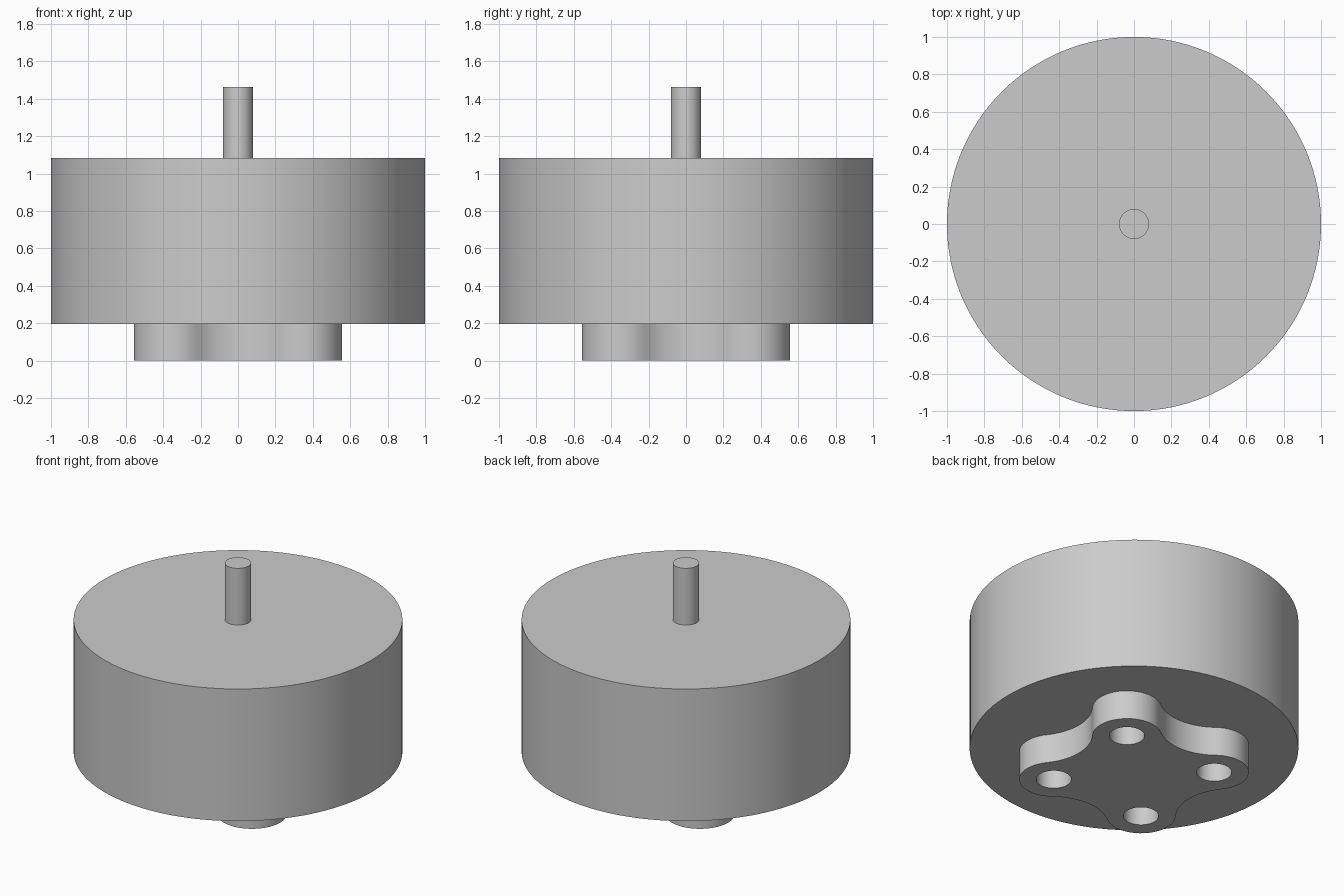
import bpy, bmesh
from math import pi, cos, sin, atan2, sqrt, radians
from mathutils import Vector

cube = bpy.data.objects.get("Cube")
if cube:
    bpy.data.objects.remove(cube, do_unlink=True)

# One plain grey for the whole motor
grey = bpy.data.materials.new("light_grey")
grey.use_nodes = True
colour = (0.6, 0.6, 0.6, 1)
grey.diffuse_color = colour
grey.node_tree.nodes["Principled BSDF"].inputs["Base Color"].default_value = colour


def finish(obj, name):
    obj.name = obj.data.name = name
    obj.data.materials.append(grey)
    bpy.ops.object.select_all(action="DESELECT")
    obj.select_set(True)
    bpy.context.view_layer.objects.active = obj
    bpy.ops.object.shade_smooth_by_angle(angle=radians(30))


def cylinder(name, radius, bottom, top, sides):
    bpy.ops.mesh.primitive_cylinder_add(
        vertices=sides, radius=radius, depth=top - bottom,
        location=(0, 0, (bottom + top) / 2))
    finish(bpy.context.object, name)


def arc(centre, radius, start, end, steps):
    angles = [start + (end - start) * i / steps for i in range(steps)]
    return [Vector((centre[0] + radius * cos(a), centre[1] + radius * sin(a), 0))
            for a in angles]


# Drum body and output shaft
cylinder("drum_body", 1.0, 0.195, 1.082, 128)
cylinder("output_shaft", 0.08, 1.0, 1.463, 48)

# Mounting foot: four round lobes joined by tangent hollows, with a hole in each
LOBE_AT, LOBE_R, HOLLOW_R, HOLE_R = 0.49, 0.21, 0.35, 0.107
side = LOBE_AT * sin(pi / 4)
hollow_at = side + sqrt((HOLLOW_R + LOBE_R) ** 2 - side ** 2)
meet = atan2(side, side - hollow_at)     # tangent angle seen from a hollow centre

outline, holes = [], []
for q in range(4):
    axis = q * pi / 2
    diagonal = axis + pi / 4
    hollow = (hollow_at * cos(axis), hollow_at * sin(axis))
    lobe = (LOBE_AT * cos(diagonal), LOBE_AT * sin(diagonal))
    outline += arc(hollow, HOLLOW_R, axis + 2 * pi - meet, axis + meet, 16)
    outline += arc(lobe, LOBE_R, axis + meet - pi, axis + 3 * pi / 2 - meet, 24)
    holes.append(arc(lobe, HOLE_R, 0, 2 * pi, 32))

bm = bmesh.new()
edges = []
for loop in [outline] + holes:
    verts = [bm.verts.new(p) for p in loop]
    edges += [bm.edges.new((v, verts[i - 1])) for i, v in enumerate(verts)]
bmesh.ops.triangle_fill(bm, edges=edges, use_beauty=True, normal=(0, 0, -1))
extruded = bmesh.ops.extrude_face_region(bm, geom=bm.faces[:], use_keep_orig=True)
top_verts = [g for g in extruded["geom"] if isinstance(g, bmesh.types.BMVert)]
bmesh.ops.translate(bm, verts=top_verts, vec=(0, 0, 0.2))
bmesh.ops.recalc_face_normals(bm, faces=bm.faces[:])
mesh = bpy.data.meshes.new("mounting_foot")
bm.to_mesh(mesh)
bm.free()
foot = bpy.data.objects.new("mounting_foot", mesh)
bpy.context.collection.objects.link(foot)
finish(foot, "mounting_foot")
